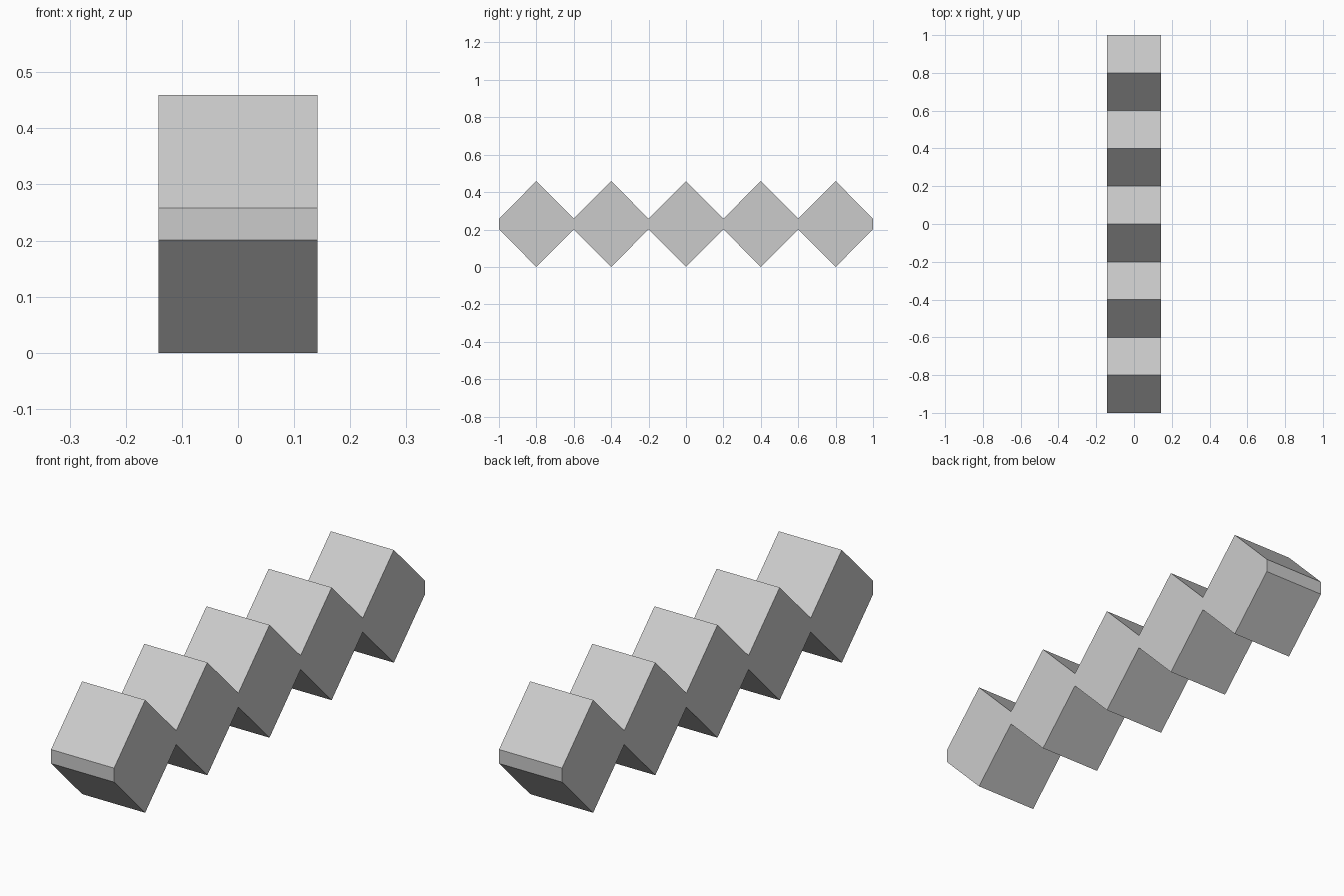
import bpy, bmesh

if "Cube" in bpy.data.objects:
    bpy.data.objects.remove(bpy.data.objects["Cube"])

HALF_WIDTH = 0.142
MID, PEAK, VALLEY = 0.2295, 0.2295, 0.0285   # centre height and half thicknesses
COUNT = 5

# Stations along y: valley, peak, valley, ... with flat blunt ends
stations = [(-1 + 0.2 * i, PEAK if i % 2 else VALLEY) for i in range(2 * COUNT + 1)]

# One closed cross-section loop per station
bm = bmesh.new()
loops = []
for y, h in stations:
    corners = [(-1, -1), (1, -1), (1, 1), (-1, 1)]
    loops.append([bm.verts.new((sx * HALF_WIDTH, y, MID + sz * h)) for sx, sz in corners])

# Bridge neighbouring loops into walls, then close both ends
for a, b in zip(loops, loops[1:]):
    for k in range(4):
        n = (k + 1) % 4
        bm.faces.new((a[k], a[n], b[n], b[k]))
bm.faces.new(loops[0])
bm.faces.new(loops[-1])
bmesh.ops.recalc_face_normals(bm, faces=bm.faces)

mesh = bpy.data.meshes.new("zigzag_bar")
bm.to_mesh(mesh)
bm.free()
bpy.context.collection.objects.link(bpy.data.objects.new("zigzag_bar", mesh))
